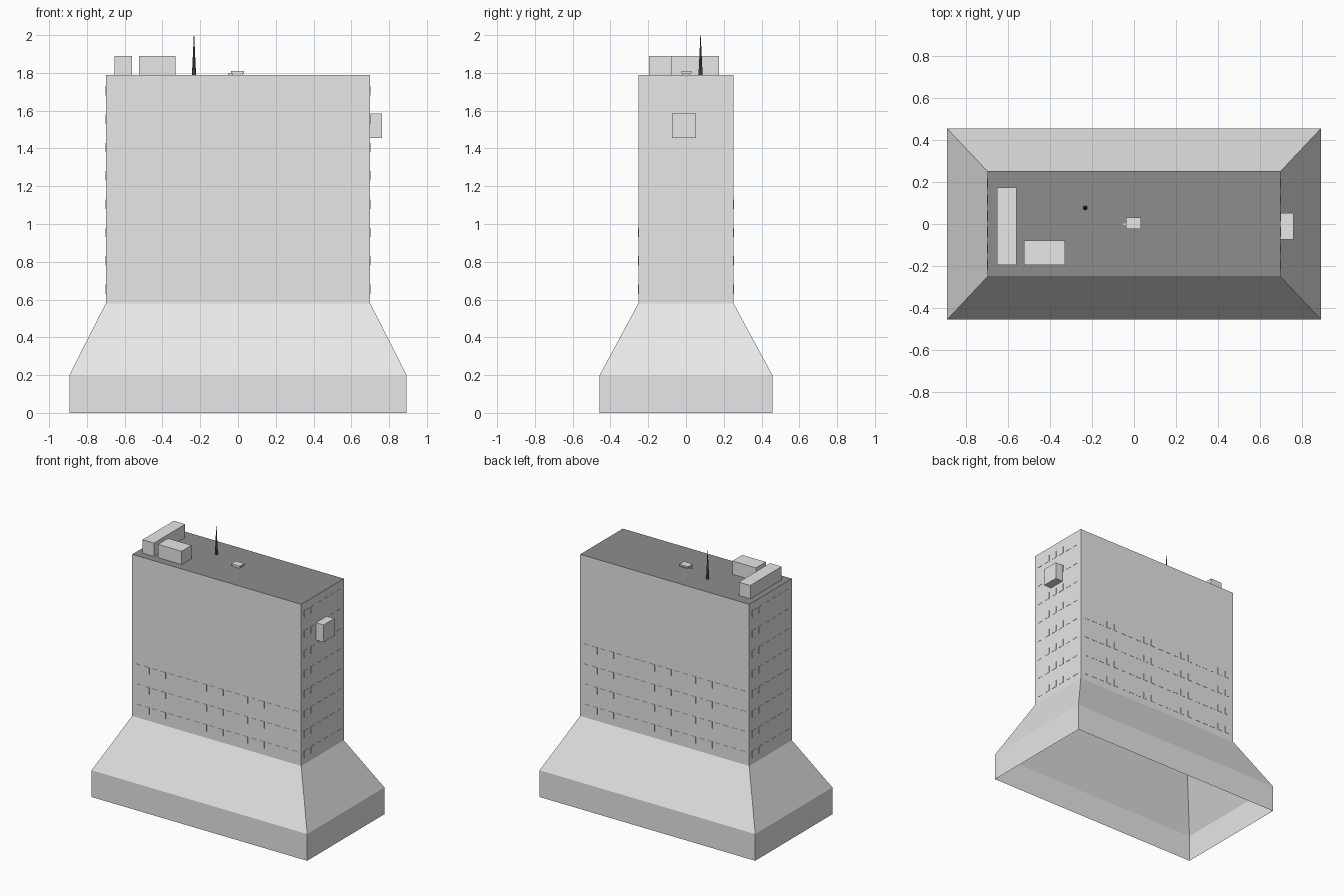
import bpy
import bmesh

cube = bpy.data.objects.get("Cube")
if cube:
    bpy.data.objects.remove(cube, do_unlink=True)


def material(name, value):
    mat = bpy.data.materials.new(name)
    mat.use_nodes = True
    color = (value, value, value, 1)
    mat.diffuse_color = color
    mat.node_tree.nodes["Principled BSDF"].inputs["Base Color"].default_value = color
    return mat


concrete = material("pale concrete", 0.8)
roofing = material("dark roofing", 0.27)
metal = material("dark metal", 0.1)


def finish(name, bm, *mats):
    mesh = bpy.data.meshes.new(name)
    bm.to_mesh(mesh)
    bm.free()
    for mat in mats:
        mesh.materials.append(mat)
    obj = bpy.data.objects.new(name, mesh)
    bpy.context.collection.objects.link(obj)
    return obj


def add_box(bm, lo, hi):
    verts = bmesh.ops.create_cube(bm, size=1)["verts"]
    for v in verts:
        v.co = [(a + b) / 2 + c * (b - a) for a, b, c in zip(lo, hi, v.co)]


def box(name, lo, hi, mat=concrete):
    bm = bmesh.new()
    add_box(bm, lo, hi)
    return finish(name, bm, mat)


# Hollow building shell: plinth, sloping skirt and tower, open underneath
HX, HY, SKIRT, ROOF = 0.70, 0.252, 0.58, 1.79
bm = bmesh.new()
rings = []
for x, y, z in ((0.893, 0.457, 0), (0.893, 0.457, 0.2), (HX, HY, SKIRT), (HX, HY, ROOF)):
    corners = ((-x, -y), (x, -y), (x, y), (-x, y))
    rings.append([bm.verts.new((cx, cy, z)) for cx, cy in corners])
for low, high in zip(rings, rings[1:]):
    for i in range(4):
        j = (i + 1) % 4
        bm.faces.new((low[i], low[j], high[j], high[i]))
roof = bm.faces.new(rings[-1])
roof.material_index = 1
finish("building_shell", bm, concrete, roofing)


# Shallow window plates in rows on each wall
def windows(name, side, axis, half, wall, rows, columns):
    bm = bmesh.new()
    pitch = 2 * half / columns
    for row in range(rows):
        z = SKIRT + 0.05 + row * 0.15
        for col in range(columns):
            u = -half + (col + 0.5) * pitch
            w = pitch * 0.3
            a, b = sorted((side * (wall - 0.001), side * (wall + 0.002)))
            if axis == "x":
                add_box(bm, (a, u - w, z), (b, u + w, z + 0.05))
            else:
                add_box(bm, (u - w, a, z), (u + w, b, z + 0.05))
    finish(name, bm, concrete)


windows("left_windows", 1, "x", HY - 0.02, HX, 8, 6)
windows("right_windows", -1, "x", HY - 0.02, HX, 8, 6)
windows("front_windows", -1, "y", HX - 0.02, HY, 3, 20)
windows("back_windows", 1, "y", HX - 0.02, HY, 4, 20)

# Rooftop plant and the box on the left wall
box("long_roof_unit", (-0.655, -0.195, ROOF), (-0.56, 0.175, 1.89))
box("short_roof_unit", (-0.525, -0.195, ROOF), (-0.33, -0.078, 1.89))
box("wall_unit", (HX, -0.075, 1.455), (0.762, 0.052, 1.585))

# Roof vent with an overhanging cap and a small pipe
box("vent_base", (-0.03, -0.018, ROOF), (0.025, 0.022, 1.8))
box("vent_cap", (-0.038, -0.025, 1.798), (0.033, 0.03, 1.81))
box("vent_pipe", (-0.052, -0.005, ROOF), (-0.03, 0.003, 1.797))

# Tapering mast
bm = bmesh.new()
bmesh.ops.create_cone(bm, cap_ends=True, segments=8, radius1=0.011, radius2=0.001, depth=0.21)
bmesh.ops.translate(bm, verts=bm.verts, vec=(-0.233, 0.077, ROOF + 0.105))
finish("mast", bm, metal)
